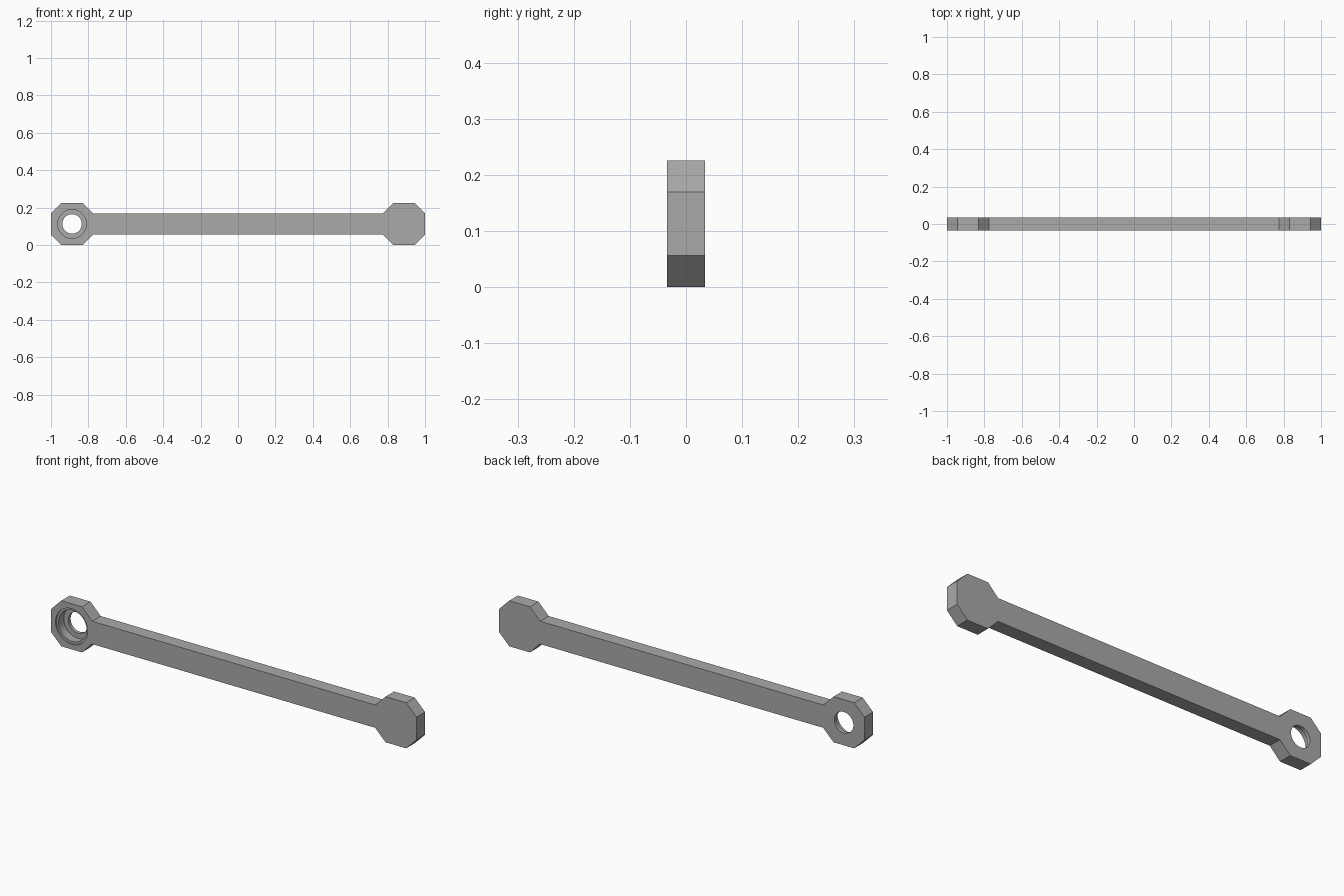
import bpy, bmesh, math
from mathutils import Matrix, Vector

if "Cube" in bpy.data.objects:
    bpy.data.objects.remove(bpy.data.objects["Cube"])

R = 0.1128           # half width of an octagonal end
C = 0.0565           # corner cut, also half height of the bar
T = 0.0335           # half thickness
END_X = 1 - R        # centre of each end

grey = bpy.data.materials.new("grey")
grey.use_nodes = True
colour = (0.4, 0.4, 0.4, 1)
grey.diffuse_color = colour
grey.node_tree.nodes["Principled BSDF"].inputs["Base Color"].default_value = colour


def make_object(name, bm):
    bmesh.ops.recalc_face_normals(bm, faces=bm.faces)
    mesh = bpy.data.meshes.new(name)
    bm.to_mesh(mesh)
    bm.free()
    mesh.materials.append(grey)
    obj = bpy.data.objects.new(name, mesh)
    bpy.context.collection.objects.link(obj)
    return obj


# Bar with octagonal ends: half outline, repeated by a half turn
half = [(END_X - R, C), (END_X - C, R), (END_X + C, R),
        (1, C), (1, -C), (END_X + C, -R), (END_X - C, -R), (END_X - R, -C)]
outline = half + [(-x, -z) for x, z in half]
bm = bmesh.new()
face = bm.faces.new([bm.verts.new((x, -T, z + R)) for x, z in outline])
extruded = bmesh.ops.extrude_face_region(bm, geom=[face])["geom"]
bmesh.ops.translate(bm, vec=(0, 2 * T, 0),
                    verts=[v for v in extruded if isinstance(v, bmesh.types.BMVert)])
link_arm = make_object("link_arm", bm)


# Stepped bore: shallow rim, bearing pocket and through hole
def bore_cutter(name, side):
    profile = [(0, -T - 0.02), (0.088, -T - 0.02), (0.088, -T + 0.008),
               (0.077, -T + 0.008), (0.077, T - 0.018),
               (0.052, T - 0.018), (0.052, T + 0.02), (0, T + 0.02)]
    bm = bmesh.new()
    verts = [bm.verts.new((r, y, 0)) for r, y in profile]
    edges = [bm.edges.new(pair) for pair in zip(verts, verts[1:])]
    bmesh.ops.spin(bm, geom=verts + edges, cent=(0, 0, 0), axis=(0, 1, 0),
                   angle=2 * math.pi, steps=48)
    bmesh.ops.remove_doubles(bm, verts=bm.verts, dist=0.0001)
    # The pocket opens to the front on the right end, to the back on the left
    turn = Matrix.Rotation(math.pi if side > 0 else 0, 4, "Z")
    bm.transform(Matrix.Translation(Vector((side * END_X, 0, R))) @ turn)
    cutter = make_object(name, bm)
    cutter.hide_render = True
    return cutter


bpy.context.view_layer.objects.active = link_arm
link_arm.select_set(True)
for name, side in (("right_bore", -1), ("left_bore", 1)):
    cutter = bore_cutter(name, side)
    cut = link_arm.modifiers.new(name, "BOOLEAN")
    cut.operation = "DIFFERENCE"
    cut.solver = "EXACT"
    cut.object = cutter
    bpy.ops.object.modifier_apply(modifier=cut.name)
    bpy.data.objects.remove(cutter)

bpy.ops.object.shade_smooth_by_angle(angle=math.radians(30))
